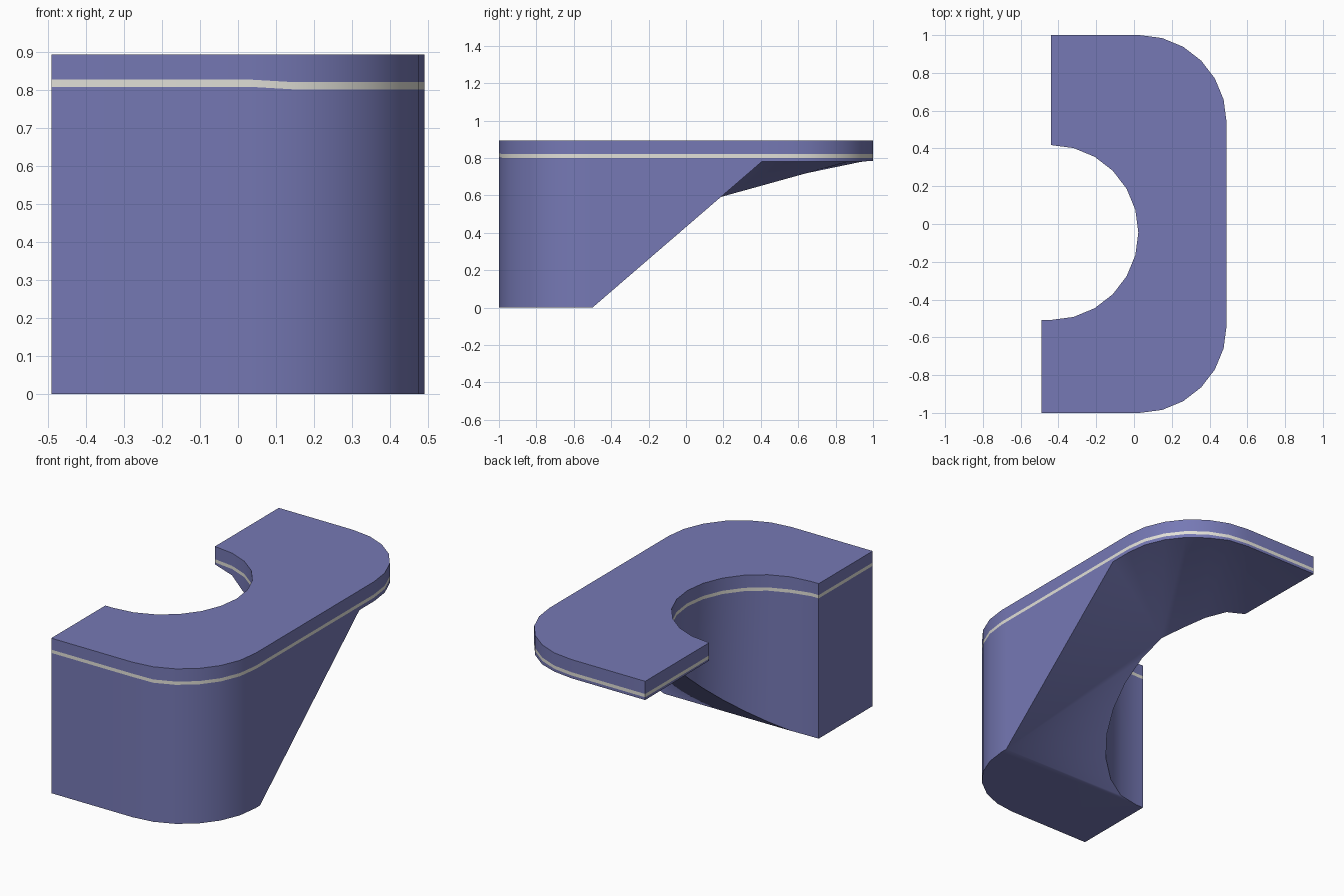
import bpy, bmesh
from math import sin, cos, radians

old = bpy.data.objects.get("Cube")
if old:
    bpy.data.objects.remove(old, do_unlink=True)


def material(name, color):
    m = bpy.data.materials.new(name)
    m.use_nodes = True
    m.diffuse_color = color
    m.node_tree.nodes["Principled BSDF"].inputs["Base Color"].default_value = color
    return m


def arc(cx, cy, r, start, end, steps):
    angles = [radians(start + (end - start) * i / steps) for i in range(steps + 1)]
    return [(cx + r * cos(a), cy + r * sin(a)) for a in angles]


# Plan outline, split into runs
R = 0.46
front_corner = arc(0.03, -0.54, R, -90, 0, 6)
back_corner = arc(0.03, 0.54, R, 0, 90, 6)
recess = arc(-0.44, -0.045, 0.463, 90, -90, 12)
foot_edge, plate_edge = (0.49, -0.5), (0.49, 0.405)
runs = {
    "front": [(-0.49, -1)] + front_corner + [foot_edge],
    "back": [plate_edge] + back_corner + [(-0.44, 1)],
    "recess": recess,
    "leg_end": [(-0.49, -0.508)],
}


def underside(run, i, y):
    # Foot on the ground, sloped soffit, then a thin plate
    if run == "back":
        return 0.785 if i >= 6 else 0.78
    if run == "recess":
        if i < 4:
            return 0.79 - 0.025 * i - 0.01 * i * i * (i > 1) * 0.8
        return max(0, 0.862 * (y + 0.5))
    return 0


bm = bmesh.new()
loops = []
part = {}
for run, points in runs.items():
    part[run] = []
    for i, (x, y) in enumerate(points):
        lift = 0.007 if x < 0.04 and y < -0.5 else 0
        heights = (underside(run, i, y), 0.801 + lift, 0.82 + lift, 0.893)
        column = [bm.verts.new((x, y, z)) for z in heights]
        loops.append(column)
        part[run].append(column[0])

# Outer and inner walls with the pale band
for a, b in zip(loops, loops[1:] + loops[:1]):
    for k in range(3):
        face = bm.faces.new((a[k], b[k], b[k + 1], a[k + 1]))
        face.material_index = int(k == 1)

# Flat top and foot
bm.faces.new([column[3] for column in loops])
front, back, inner = part["front"], part["back"], part["recess"]
bm.faces.new(front + [inner[-1]] + part["leg_end"])

# Sloped soffit
bm.faces.new([front[-1], back[0]] + inner[4:])

# Fan of facets turning the soffit into the plate
for i in range(4):
    bm.faces.new((inner[4], back[i], back[i + 1]))
for i in range(4):
    o, n = 4 + i, 4 - i
    bm.faces.new((back[o], inner[n - 1], inner[n]))
    if i < 3:
        bm.faces.new((back[o], back[o + 1], inner[n - 1]))
bm.faces.new((back[7], back[8], inner[0]))

bmesh.ops.recalc_face_normals(bm, faces=bm.faces)
mesh = bpy.data.meshes.new("counter")
bm.to_mesh(mesh)
bm.free()
counter = bpy.data.objects.new("counter", mesh)
bpy.context.collection.objects.link(counter)
mesh.materials.append(material("slate blue", (0.18, 0.19, 0.46, 1)))
mesh.materials.append(material("pale band", (0.76, 0.75, 0.69, 1)))

bpy.ops.object.select_all(action="DESELECT")
counter.select_set(True)
bpy.context.view_layer.objects.active = counter
bpy.ops.object.shade_smooth_by_angle(angle=radians(45))
